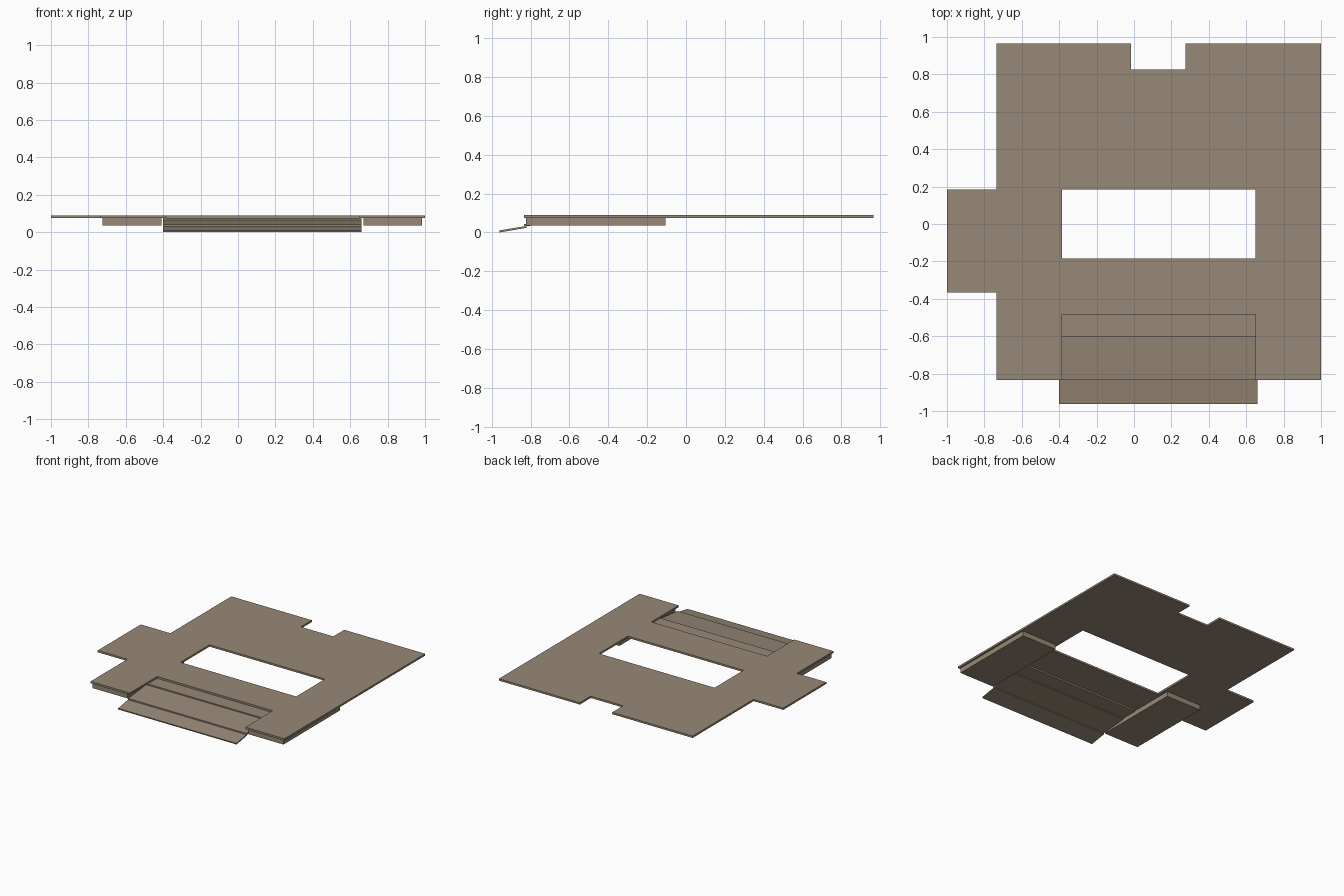
import bpy, bmesh

if "Cube" in bpy.data.objects:
    bpy.data.objects.remove(bpy.data.objects["Cube"])

mat = bpy.data.materials.new("warm grey brown")
mat.diffuse_color = (0.305, 0.246, 0.181, 1)
mat.use_nodes = True
mat.node_tree.nodes["Principled BSDF"].inputs["Base Color"].default_value = mat.diffuse_color


def finish(name, bm):
    bmesh.ops.recalc_face_normals(bm, faces=bm.faces)
    me = bpy.data.meshes.new(name)
    bm.to_mesh(me)
    bm.free()
    me.materials.append(mat)
    ob = bpy.data.objects.new(name, me)
    bpy.context.collection.objects.link(ob)
    return ob


def extrude(name, pts, vec):
    """Extrude a planar polygon along vec into a closed solid."""
    bm = bmesh.new()
    face = bm.faces.new([bm.verts.new(p) for p in pts])
    r = bmesh.ops.extrude_face_region(bm, geom=[face], use_keep_orig=True)
    verts = [g for g in r["geom"] if isinstance(g, bmesh.types.BMVert)]
    bmesh.ops.translate(bm, verts=verts, vec=vec)
    return finish(name, bm)


def box(name, x0, x1, y0, y1, z0, z1):
    pts = [(x0, y0, z0), (x1, y0, z0), (x1, y1, z0), (x0, y1, z0)]
    return extrude(name, pts, (0, 0, z1 - z0))


def profile(name, yz, x0, x1):
    return extrude(name, [(x0, y, z) for y, z in yz], (x1 - x0, 0, 0))


# main deck: grid cells, leaving out the window, notches and side steps
xs = [-1, -0.735, -0.385, -0.015, 0.275, 0.65, 1]
ys = [-0.835, -0.485, -0.365, -0.185, 0.185, 0.825, 0.965]
Z0, Z1 = 0.075, 0.09


def solid(x, y):
    if x < -0.735:
        return -0.365 < y < 0.185              # side tab
    if -0.385 < x < 0.65 and (y < -0.485 or -0.185 < y < 0.185):
        return False                           # ramp notch and window
    return not (-0.015 < x < 0.275 and y > 0.825)  # rear notch


bm = bmesh.new()
for x0, x1 in zip(xs, xs[1:]):
    for y0, y1 in zip(ys, ys[1:]):
        if solid((x0 + x1) / 2, (y0 + y1) / 2):
            bm.faces.new([bm.verts.new((x, y, Z0)) for x, y in
                          ((x0, y0), (x1, y0), (x1, y1), (x0, y1))])
bmesh.ops.remove_doubles(bm, verts=bm.verts, dist=1e-4)
r = bmesh.ops.extrude_face_region(bm, geom=bm.faces[:], use_keep_orig=True)
bmesh.ops.translate(bm, vec=(0, 0, Z1 - Z0),
                    verts=[g for g in r["geom"] if isinstance(g, bmesh.types.BMVert)])
bmesh.ops.dissolve_limit(bm, angle_limit=0.01, verts=bm.verts, edges=bm.edges)
finish("deck_plate", bm)

# blocks under the two front corners
for side, x0, x1 in (("left", -0.725, -0.41), ("right", 0.67, 0.985)):
    box(side + "_support_block", x0, x1, -0.825, -0.105, 0.035, Z0)

# stepped ramp in the front notch: flat landing, middle slope, lower lip
RX = (-0.4, 0.66)
box("ramp_landing", *RX, -0.605, -0.465, 0.062, 0.0749)
profile("ramp_middle", [(-0.835, 0.031), (-0.835, 0.042),
                        (-0.6, 0.066), (-0.6, 0.055)], *RX)
profile("ramp_lip", [(-0.96, 0.0), (-0.962, 0.01),
                     (-0.82, 0.034), (-0.82, 0.024)], *RX)
